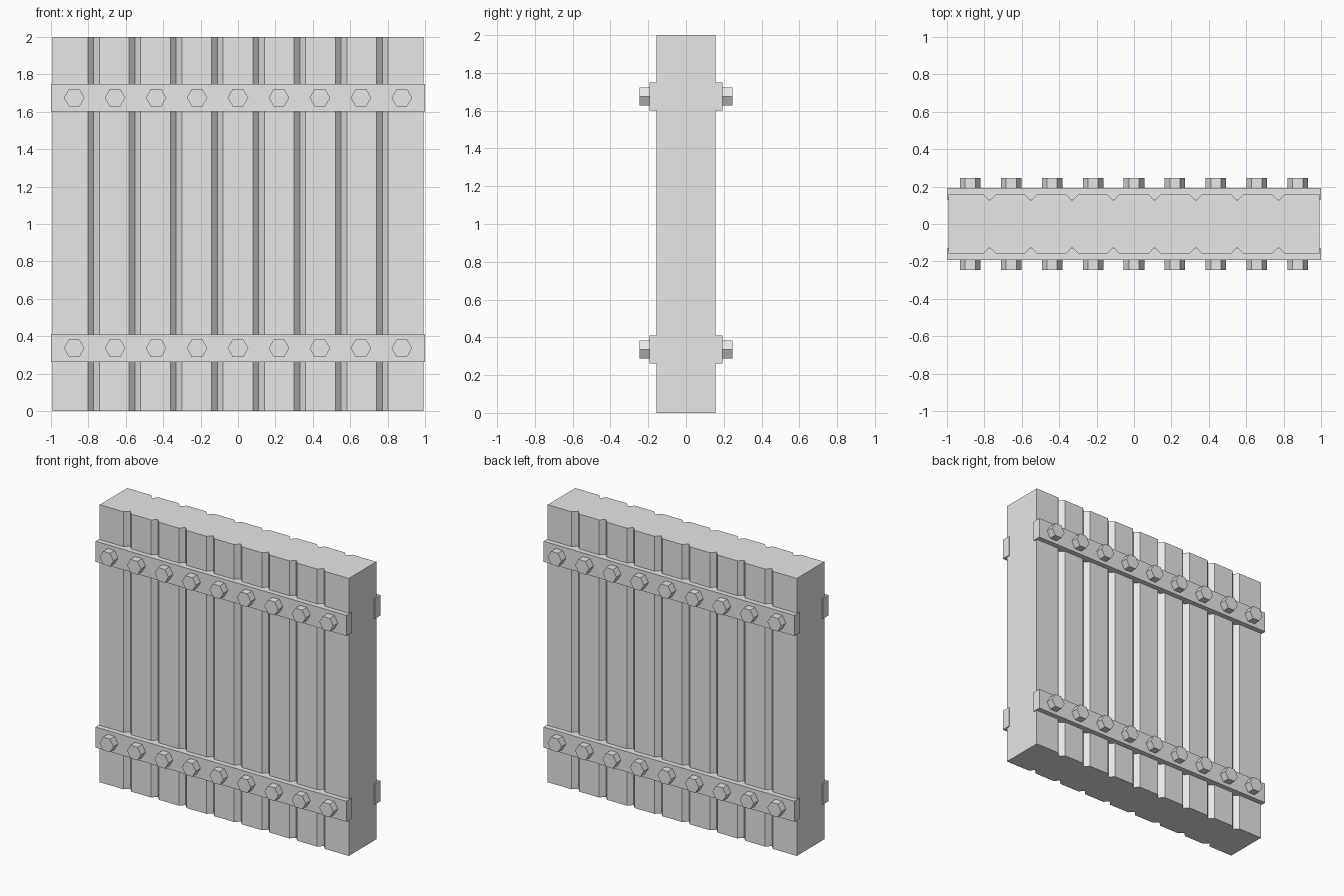
import bpy
import math

cube = bpy.data.objects.get("Cube")
if cube:
    bpy.data.objects.remove(cube, do_unlink=True)

# Single plain grey for every part
grey = bpy.data.materials.new("light_grey")
grey.use_nodes = True
grey.diffuse_color = (0.8, 0.8, 0.8, 1)
grey.node_tree.nodes["Principled BSDF"].inputs["Base Color"].default_value = (0.8, 0.8, 0.8, 1)

HALF_X, HALF_Y, HEIGHT = 0.993, 0.157, 2.0
GROOVE_HALF, GROOVE_DEPTH = 0.031, 0.033
GROOVES, BOLTS = 8, 9
STRAP_BACK, STRAP_FRONT, STRAP_HEIGHT = 0.13, 0.193, 0.148
BOLT_RADIUS, BOLT_TOP = 0.055, 0.246


def make_object(name, verts, faces):
    mesh = bpy.data.meshes.new(name)
    mesh.from_pydata(verts, [], faces)
    mesh.materials.append(grey)
    obj = bpy.data.objects.new(name, mesh)
    bpy.context.collection.objects.link(obj)
    return obj


def prism(name, profile, height):
    """Extrude a counter-clockwise xy outline up from the ground."""
    n = len(profile)
    verts = [(x, y, z) for z in (0, height) for x, y in profile]
    faces = [tuple(reversed(range(n))), tuple(range(n, 2 * n))]
    faces += [(i, (i + 1) % n, n + (i + 1) % n, n + i) for i in range(n)]
    return make_object(name, verts, faces)


# Plank panel: a slab with V grooves on front and back
front_edge = [(-HALF_X, -HALF_Y)]
for i in range(GROOVES):
    x = (i - (GROOVES - 1) / 2) * 0.2205
    front_edge += [(x - GROOVE_HALF, -HALF_Y),
                   (x, -HALF_Y + GROOVE_DEPTH),
                   (x + GROOVE_HALF, -HALF_Y)]
front_edge.append((HALF_X, -HALF_Y))
back_edge = [(-x, -y) for x, y in front_edge]
prism("plank_panel", front_edge + back_edge, HEIGHT)


def add_strap(name, side, z):
    bpy.ops.mesh.primitive_cube_add(size=1, location=(0, side * (STRAP_BACK + STRAP_FRONT) / 2, z))
    strap = bpy.context.object
    strap.name = name
    strap.scale = (2.0, STRAP_FRONT - STRAP_BACK, STRAP_HEIGHT)
    strap.data.materials.append(grey)


def add_bolt(name, x, side, z):
    # Hexagonal head with its corners pointing left and right
    depth = BOLT_TOP - STRAP_FRONT + 0.01
    bpy.ops.mesh.primitive_cylinder_add(
        vertices=6, radius=BOLT_RADIUS, depth=depth,
        location=(x, side * (BOLT_TOP - depth / 2), z),
        rotation=(math.pi / 2, math.pi / 6, 0))
    bolt = bpy.context.object
    bolt.name = name
    bolt.data.materials.append(grey)


# Straps and their bolt heads on both faces
for face, side in (("front", -1), ("back", 1)):
    for level, z in (("lower", 0.336), ("upper", 1.675)):
        add_strap(f"{face}_{level}_strap", side, z)
        for i in range(BOLTS):
            x = (i - (BOLTS - 1) / 2) * 0.219
            add_bolt(f"{face}_{level}_bolt_{i + 1}", x, side, z)
